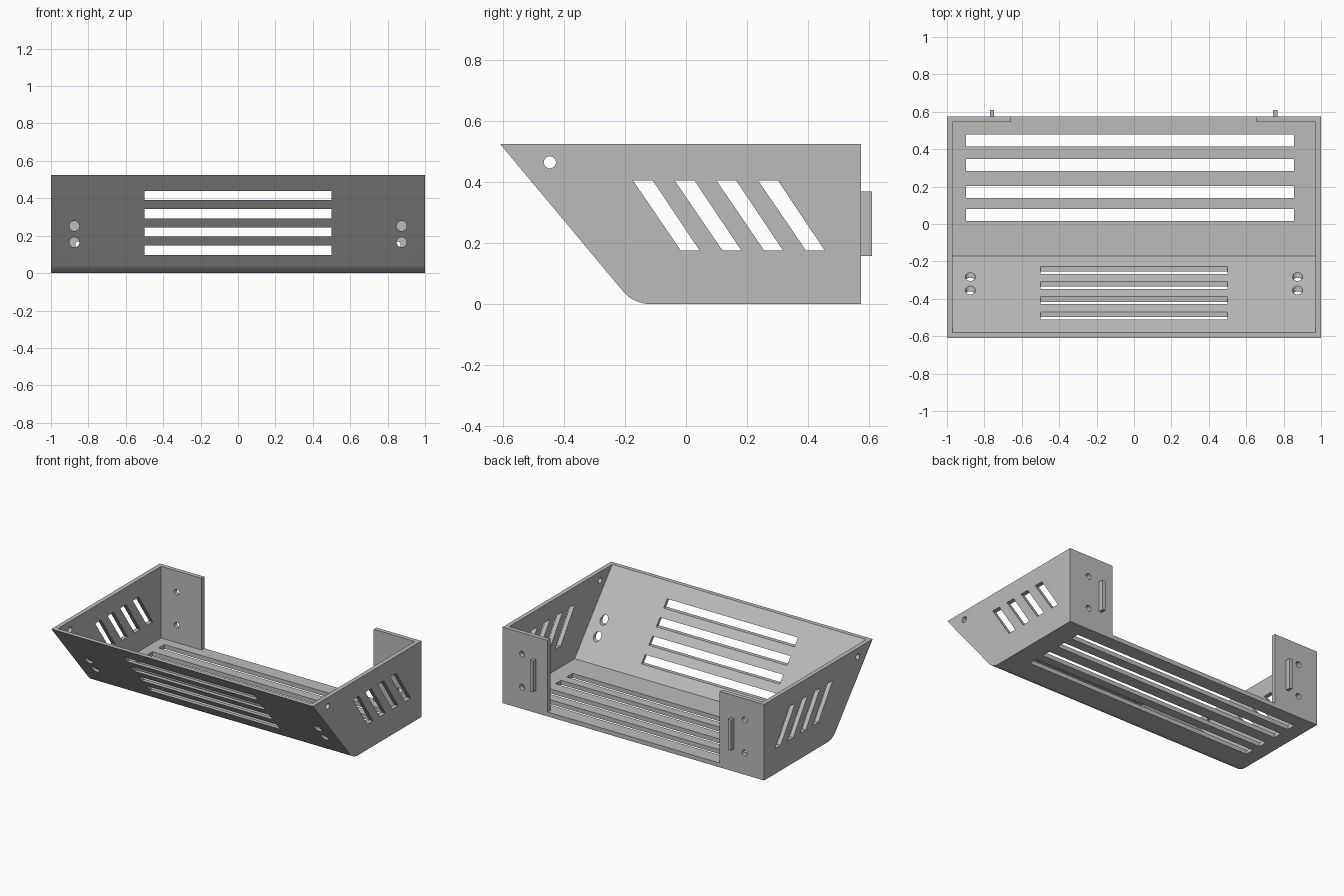
import bpy, bmesh, math
from mathutils import Vector

old = bpy.data.objects.get("Cube")
if old:
    bpy.data.objects.remove(old, do_unlink=True)

grey = bpy.data.materials.new("plain grey")
grey.use_nodes = True
COLOUR = (0.5, 0.5, 0.5, 1)
grey.diffuse_color = COLOUR
grey.node_tree.nodes["Principled BSDF"].inputs["Base Color"].default_value = COLOUR

# Place a 2D profile point (u, v) at depth d along the chosen axis
PLACE = {
    "x": lambda u, v, d: Vector((d, u, v)),
    "y": lambda u, v, d: Vector((u, d, v)),
    "z": lambda u, v, d: Vector((u, v, d)),
}


def prism(name, profile, axis, lo, hi):
    bm = bmesh.new()
    a = [bm.verts.new(PLACE[axis](u, v, lo)) for u, v in profile]
    b = [bm.verts.new(PLACE[axis](u, v, hi)) for u, v in profile]
    bm.faces.new(a)
    bm.faces.new(b)
    for i in range(len(a)):
        j = (i + 1) % len(a)
        bm.faces.new((a[i], a[j], b[j], b[i]))
    bmesh.ops.recalc_face_normals(bm, faces=bm.faces)
    mesh = bpy.data.meshes.new(name)
    bm.to_mesh(mesh)
    bm.free()
    mesh.materials.append(grey)
    ob = bpy.data.objects.new(name, mesh)
    bpy.context.collection.objects.link(ob)
    return ob


def rect(u0, u1, v0, v1):
    return [(u0, v0), (u1, v0), (u1, v1), (u0, v1)]


def circle(u, v, r, n=24):
    return [(u + r * math.cos(math.tau * i / n), v + r * math.sin(math.tau * i / n))
            for i in range(n)]


# Outer tray shape: sloped front with a rounded lower edge
TOP, WALL, BACK = 0.525, 0.03, 0.575
radius, turn = 0.115, math.radians(50.2)
arc_y = -0.172 + radius * math.tan(turn / 2)
profile = [(-0.61, TOP)]
for i in range(13):
    t = turn * (1 - i / 12)
    profile.append((arc_y - radius * math.sin(t), radius - radius * math.cos(t)))
profile += [(BACK, 0), (BACK, TOP)]
tray = prism("tray", profile, "x", -1, 1)

# Hollow inside, then the opening between the back tabs
cutters = [
    prism("cavity", [(-0.17, WALL), (BACK - WALL, WALL), (BACK - WALL, 0.7), (-0.726, 0.7)],
          "x", WALL - 1, 1 - WALL),
    prism("back_opening", rect(-0.66, 0.656, WALL, 0.7), "y", 0.4, 0.7),
]

# Long floor slots
for y in (0.016, 0.14, 0.284, 0.415):
    cutters.append(prism("floor_slot", rect(-0.898, 0.856, y, y + 0.063), "z", -0.1, 0.1))

# Front wall slots
for i in range(4):
    z = 0.098 + 0.0975 * i
    cutters.append(prism("front_slot", rect(-0.5, 0.5, z, z + 0.049), "y", -0.7, 0.1))

# Slanted side vents, cut through both side walls
for i in range(4):
    y = -0.174 + 0.137 * i
    cutters.append(prism("side_vent", [(y, 0.405), (y + 0.065, 0.405),
                                       (y + 0.219, 0.175), (y + 0.157, 0.175)], "x", -1.2, 1.2))
cutters.append(prism("side_hole", circle(-0.447, 0.465, 0.02), "x", -1.2, 1.2))

# Round holes in the front wall and in the back tabs
for s in (-1, 1):
    for z in (0.165, 0.252):
        cutters.append(prism("front_hole", circle(s * 0.875, z, 0.027), "y", -0.7, 0.1))
    for z in (0.15, 0.378):
        cutters.append(prism("tab_hole", circle(s * 0.85, z, 0.02), "y", 0.4, 0.7))

bpy.context.view_layer.objects.active = tray
for c in cutters:
    c.hide_render = True
    mod = tray.modifiers.new(c.name, "BOOLEAN")
    mod.operation = "DIFFERENCE"
    mod.solver = "EXACT"
    mod.object = c
    bpy.ops.object.modifier_apply(modifier=mod.name)
    bpy.data.objects.remove(c, do_unlink=True)

# Smooth the rounded edge and the holes only
bpy.ops.object.select_all(action="DESELECT")
tray.select_set(True)
bpy.ops.object.shade_smooth_by_angle(angle=math.radians(30))

# Locating ribs on the back of the tabs
for name, x in (("right_rib", -0.76), ("left_rib", 0.755)):
    prism(name, rect(x - 0.011, x + 0.011, 0.158, 0.37), "y", BACK - 0.005, 0.61)
